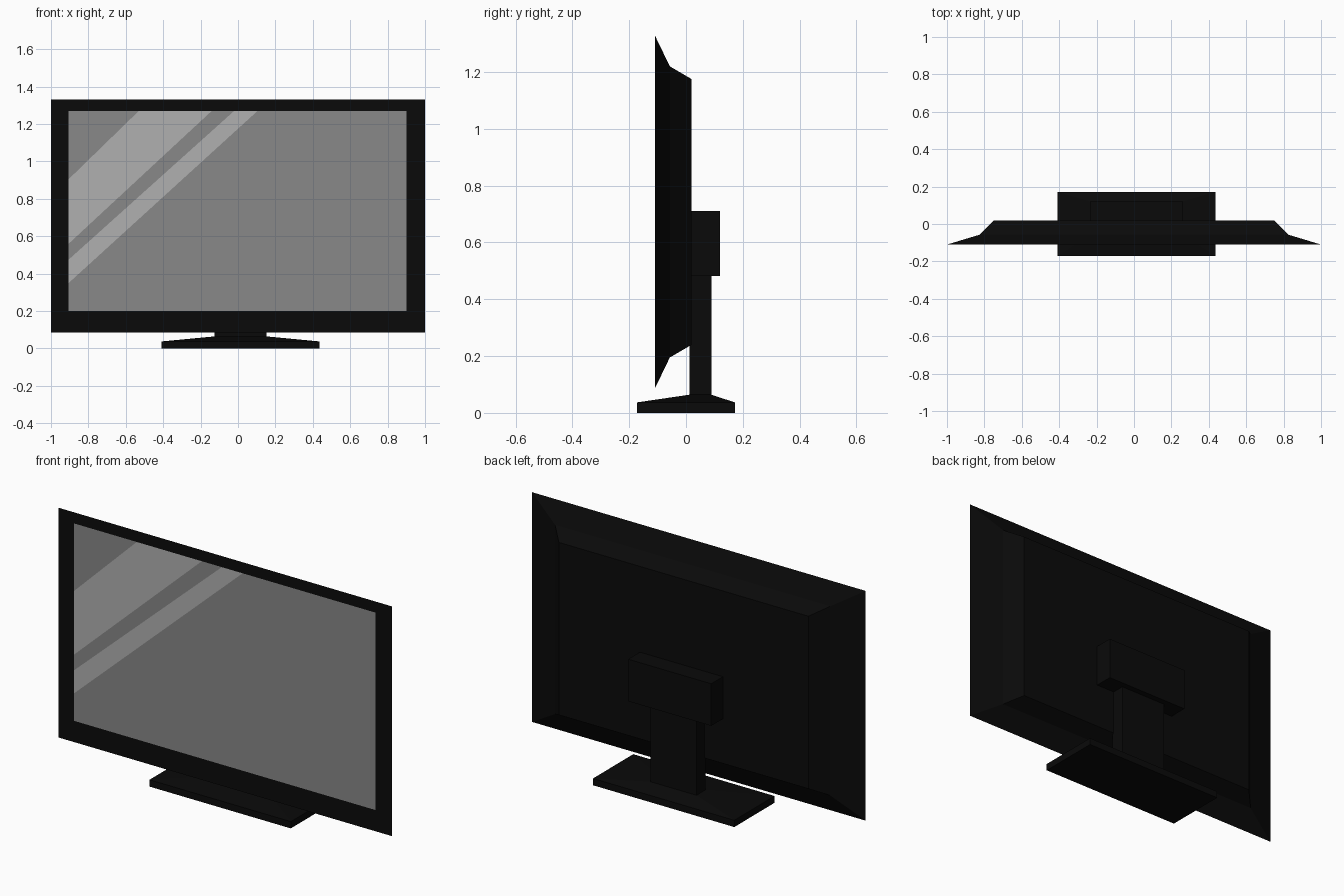
import bpy, bmesh
from mathutils import Vector

if "Cube" in bpy.data.objects:
    bpy.data.objects.remove(bpy.data.objects["Cube"])


def material(name, v):
    m = bpy.data.materials.new(name)
    m.diffuse_color = (v, v, v, 1)
    m.use_nodes = True
    m.node_tree.nodes["Principled BSDF"].inputs["Base Color"].default_value = m.diffuse_color
    return m


black = material("black_plastic", 0.003)
glass = material("screen_grey", 0.246)
shine = material("glare_grey", 0.434)


def finish(name, bm, *mats):
    mesh = bpy.data.meshes.new(name)
    bm.to_mesh(mesh)
    bm.free()
    for m in mats:
        mesh.materials.append(m)
    obj = bpy.data.objects.new(name, mesh)
    bpy.context.collection.objects.link(obj)
    return obj


def loft(name, sections, axis, cap_start=True):
    """Skin rectangles (level, a0, a1, b0, b1) stacked along the y or z axis."""
    bm = bmesh.new()
    rings = []
    for t, a0, a1, b0, b1 in sections:
        corners = [(a0, b0), (a1, b0), (a1, b1), (a0, b1)]
        rings.append([bm.verts.new((a, t, b) if axis == "y" else (a, b, t))
                      for a, b in corners])
    for r, s in zip(rings, rings[1:]):
        for i in range(4):
            j = (i + 1) % 4
            bm.faces.new((r[i], r[j], s[j], s[i]))
    if cap_start:
        bm.faces.new(rings[0])
    bm.faces.new(rings[-1])
    bmesh.ops.recalc_face_normals(bm, faces=bm.faces)
    return finish(name, bm, black)


FRONT = -0.11
X0, X1, Z0, Z1 = -0.905, 0.9, 0.2, 1.27

# Housing: flat bezel around the screen opening, then tapering to the back
loft("housing", [
    (FRONT, X0, X1, Z0, Z1),
    (FRONT, -1, 1, 0.085, 1.33),
    (-0.057, -0.825, 0.825, 0.195, 1.22),
    (0.02, -0.748, 0.748, 0.24, 1.175),
], "y", cap_start=False)

# Screen: one pane cut by four diagonals, alternate bands are the glare
bm = bmesh.new()
bm.faces.new([bm.verts.new((x, FRONT, z))
              for x, z in ((X0, Z0), (X1, Z0), (X1, Z1), (X0, Z1))])
cuts = []
for z_left, x_top in ((0.35, 0.105), (0.475, -0.02), (0.56, -0.14), (0.905, -0.53)):
    co = Vector((X0, FRONT, z_left))
    d = Vector((x_top, FRONT, Z1)) - co
    no = Vector((-d.z, 0, d.x)).normalized()
    cuts.append((co, no))
    bmesh.ops.bisect_plane(bm, geom=bm.verts[:] + bm.edges[:] + bm.faces[:],
                           plane_co=co, plane_no=no)
for f in bm.faces:
    c = f.calc_center_median()
    f.material_index = sum((c - co).dot(no) > 0 for co, no in cuts) % 2
finish("screen", bm, glass, shine)

# Stand: foot with sloping top running up into the neck
loft("stand", [
    (0, -0.41, 0.437, -0.172, 0.172),
    (0.037, -0.41, 0.437, -0.172, 0.172),
    (0.064, -0.125, 0.152, 0.012, 0.089),
    (0.482, -0.125, 0.152, 0.012, 0.089),
], "z")

# Mount block joining neck and housing
loft("mount_block", [
    (0.482, -0.235, 0.262, 0.018, 0.12),
    (0.71, -0.235, 0.262, 0.018, 0.12),
], "z")
